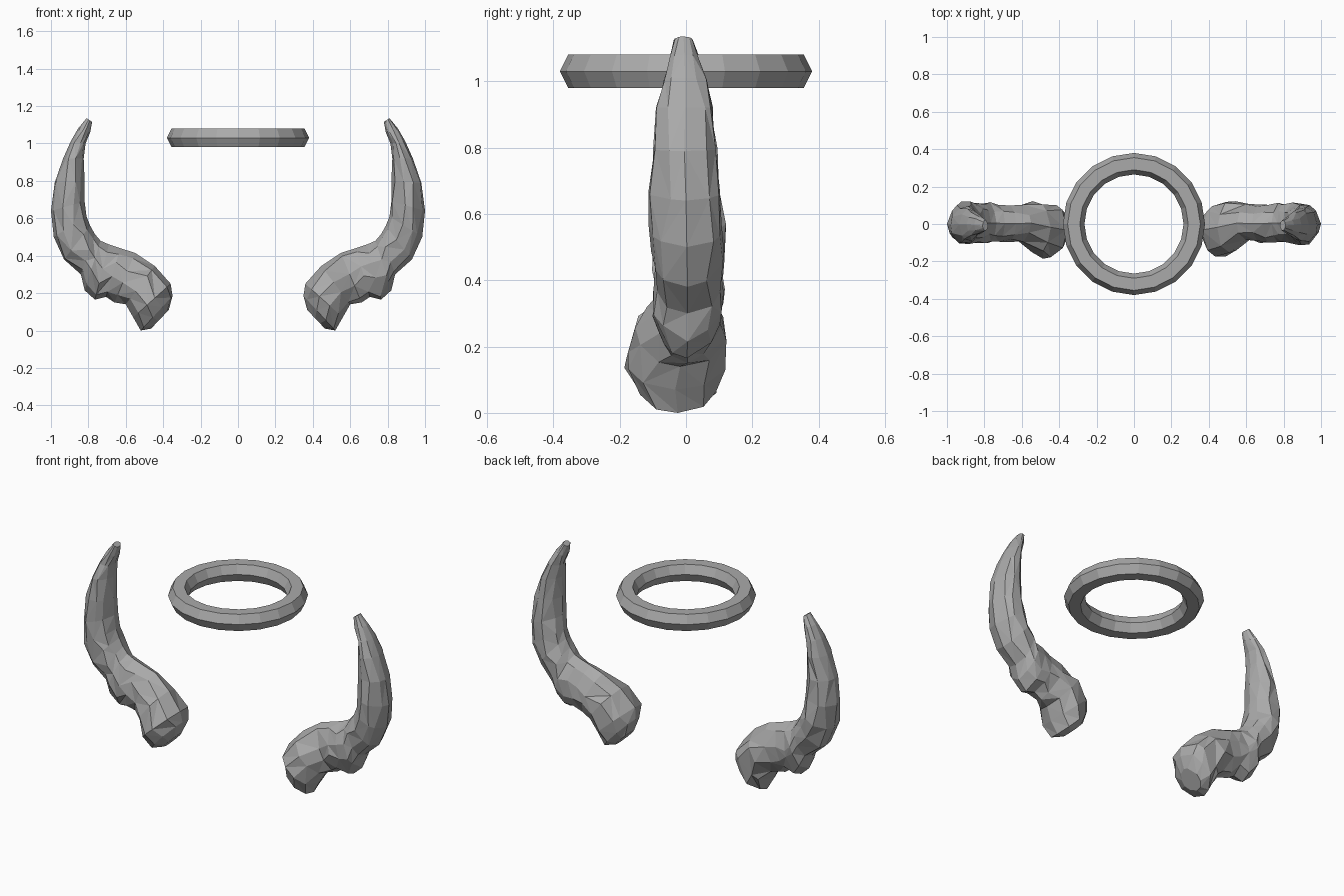
import bpy, bmesh, math, random
from mathutils import Vector

if "Cube" in bpy.data.objects:
    bpy.data.objects.remove(bpy.data.objects["Cube"])

grey = bpy.data.materials.new("plain grey")
grey.diffuse_color = (0.4, 0.4, 0.4, 1)
grey.use_nodes = True
grey.node_tree.nodes["Principled BSDF"].inputs["Base Color"].default_value = grey.diffuse_color


def finish(name, bm):
    bmesh.ops.recalc_face_normals(bm, faces=bm.faces[:])
    mesh = bpy.data.meshes.new(name)
    bm.to_mesh(mesh)
    bm.free()
    mesh.materials.append(grey)
    obj = bpy.data.objects.new(name, mesh)
    bpy.context.collection.objects.link(obj)
    return obj


def skin(bm, rings, closed=False):
    """Bridge consecutive rings of vertices with quads."""
    n = len(rings[0])
    faces = []
    for k in range(len(rings) - (0 if closed else 1)):
        a, b = rings[k], rings[(k + 1) % len(rings)]
        for j in range(n):
            i = (j + 1) % n
            faces.append((a[j], a[i], b[i], b[j]))
    return faces


# Halo: six-sided band profile (radius, height) turned around z
profile = [(0.38, 1.03), (0.355, 1.08), (0.29, 1.08),
           (0.265, 1.03), (0.29, 0.98), (0.355, 0.98)]
SEG = 20
bm = bmesh.new()
rings = []
for k in range(SEG):
    a = math.tau * k / SEG
    rings.append([bm.verts.new((r * math.cos(a), r * math.sin(a), z)) for r, z in profile])
for f in skin(bm, rings, closed=True):
    bm.faces.new(f)
finish("halo_ring", bm)

# Horn cross-sections from root to tip:
# outer edge x, z, inner edge x, z, front y, back y
sections = [
    (0.465, 0.010, 0.370, 0.110, -0.08, 0.04),
    (0.520, 0.000, 0.350, 0.185, -0.14, 0.09),
    (0.560, 0.070, 0.360, 0.250, -0.18, 0.115),
    (0.600, 0.140, 0.445, 0.345, -0.15, 0.115),
    (0.660, 0.150, 0.550, 0.415, -0.09, 0.10),
    (0.705, 0.180, 0.630, 0.440, -0.095, 0.10),
    (0.765, 0.165, 0.690, 0.460, -0.10, 0.105),
    (0.820, 0.215, 0.735, 0.480, -0.10, 0.11),
    (0.840, 0.300, 0.765, 0.515, -0.10, 0.11),
    (0.930, 0.380, 0.790, 0.560, -0.105, 0.115),
    (0.985, 0.500, 0.810, 0.610, -0.11, 0.115),
    (1.000, 0.640, 0.820, 0.690, -0.105, 0.105),
    (0.980, 0.790, 0.820, 0.800, -0.10, 0.09),
    (0.935, 0.920, 0.825, 0.920, -0.085, 0.08),
    (0.895, 1.010, 0.815, 1.000, -0.065, 0.06),
    (0.855, 1.080, 0.790, 1.060, -0.05, 0.04),
    (0.810, 1.135, 0.780, 1.115, -0.035, 0.02),
]
SIDES = 10


def horn(name, side, seed):
    rng = random.Random(seed)
    bm = bmesh.new()
    rings = []
    for ox, oz, ix, iz, y0, y1 in sections:
        outer, inner = Vector((ox, 0, oz)), Vector((ix, 0, iz))
        mid, half = (outer + inner) / 2, (outer - inner) / 2
        yc, yr = (y0 + y1) / 2, (y1 - y0) / 2 * 1.04
        ring = []
        for j in range(SIDES):
            a = math.tau * j / SIDES
            s = 1.0
            # Rough the surface, leaving the outer and inner edges true
            if j % (SIDES // 2):
                a += rng.uniform(-0.2, 0.2)
                s = rng.uniform(0.92, 1.05)
            p = mid + half * math.cos(a) * s
            ring.append(bm.verts.new((side * p.x, yc + yr * math.sin(a) * s, p.z)))
        rings.append(ring)
    # Irregular triangle facets
    for a, b, c, d in skin(bm, rings):
        if rng.random() < 0.5:
            a, b, c, d = b, c, d, a
        bm.faces.new((a, b, c))
        bm.faces.new((a, c, d))
    bm.faces.new(rings[0])
    bm.faces.new(rings[-1])
    return finish(name, bm)


horn("right_horn", 1, 3)
horn("left_horn", -1, 8)
